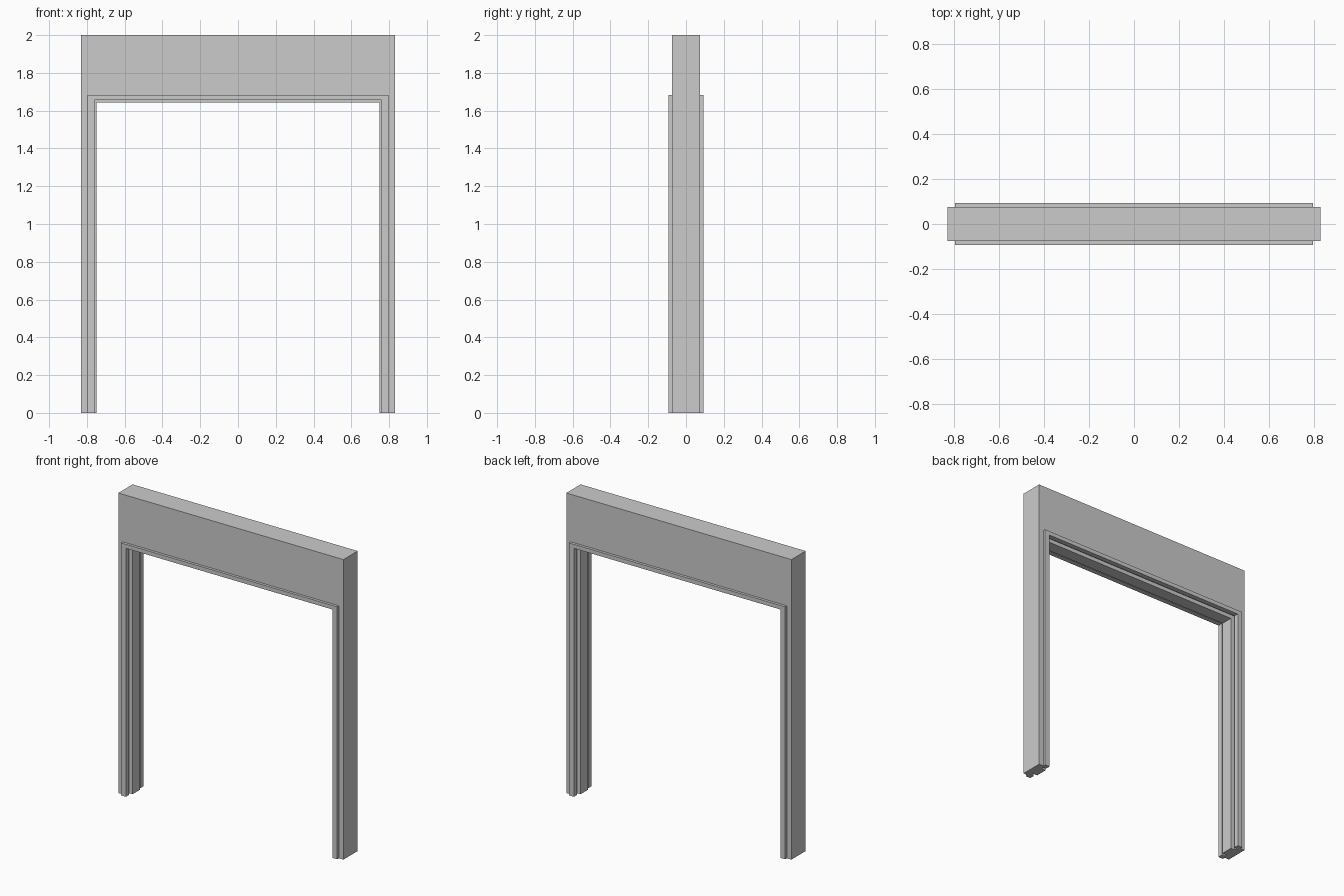
import bpy, bmesh

if "Cube" in bpy.data.objects:
    bpy.data.objects.remove(bpy.data.objects["Cube"])


def arch(name, outer, inner, y0, y1):
    """Square-headed arch: outer and inner are (half width, height)."""
    (ox, oz), (ix, iz) = outer, inner
    profile = [(-ox, 0), (-ox, oz), (ox, oz), (ox, 0),
               (ix, 0), (ix, iz), (-ix, iz), (-ix, 0)]
    bm = bmesh.new()
    front = [bm.verts.new((x, y0, z)) for x, z in profile]
    back = [bm.verts.new((x, y1, z)) for x, z in profile]
    # left leg, lintel, right leg as mitred quads
    for a, b, c, d in ((0, 1, 6, 7), (1, 2, 5, 6), (2, 3, 4, 5)):
        bm.faces.new([front[i] for i in (a, b, c, d)])
        bm.faces.new([back[i] for i in (d, c, b, a)])
    n = len(profile)
    for i in range(n):
        j = (i + 1) % n
        bm.faces.new((front[i], back[i], back[j], front[j]))
    bmesh.ops.recalc_face_normals(bm, faces=bm.faces)
    mesh = bpy.data.meshes.new(name)
    bm.to_mesh(mesh)
    bm.free()
    obj = bpy.data.objects.new(name, mesh)
    bpy.context.collection.objects.link(obj)
    return obj


# wall surround
arch("wall_surround", (0.83, 2.0), (0.78, 1.67), -0.075, 0.075)

# raised casing on both sides, wrapping into the opening
arch("front_casing", (0.796, 1.683), (0.761, 1.656), -0.093, -0.06)
arch("back_casing", (0.796, 1.683), (0.761, 1.656), 0.06, 0.093)

# central stop lining the opening
arch("door_stop", (0.78, 1.67), (0.75, 1.644), -0.04, 0.04)
